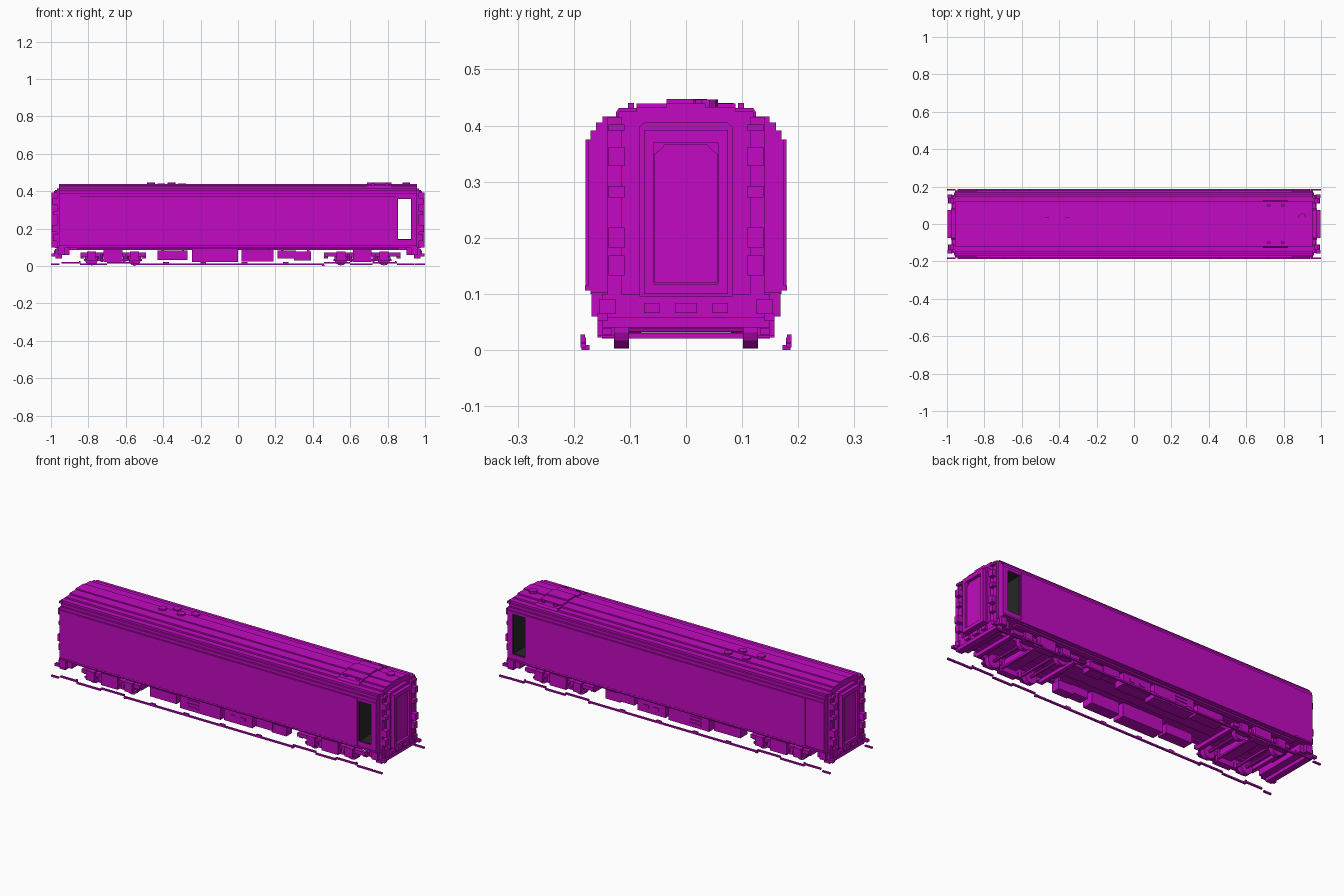
import bpy, bmesh, math
from mathutils import Matrix, Vector

cube = bpy.data.objects.get("Cube")
if cube:
    bpy.data.objects.remove(cube, do_unlink=True)


def material(name, rgb):
    m = bpy.data.materials.new(name)
    m.use_nodes = True
    m.diffuse_color = (*rgb, 1)
    m.node_tree.nodes["Principled BSDF"].inputs["Base Color"].default_value = (*rgb, 1)
    return m


MAGENTA = material("magenta", (0.54, 0.003, 0.54))
DARK = material("dark_interior", (0.02, 0.02, 0.022))


def finish(name, bm, mat=MAGENTA):
    bmesh.ops.recalc_face_normals(bm, faces=bm.faces)
    me = bpy.data.meshes.new(name)
    bm.to_mesh(me)
    bm.free()
    me.materials.append(mat)
    ob = bpy.data.objects.new(name, me)
    bpy.context.collection.objects.link(ob)
    return ob


def add_box(bm, x0, x1, y0, y1, z0, z1):
    size = Matrix.Diagonal((x1 - x0, y1 - y0, z1 - z0, 1))
    mid = Matrix.Translation(((x0 + x1) / 2, (y0 + y1) / 2, (z0 + z1) / 2))
    bmesh.ops.create_cube(bm, size=1, matrix=mid @ size)


def boxes(name, specs, mirror_y=False, mirror_x=False, mat=MAGENTA):
    bm = bmesh.new()
    for x0, x1, y0, y1, z0, z1 in specs:
        for sx in ((1, -1) if mirror_x else (1,)):
            for sy in ((1, -1) if mirror_y else (1,)):
                add_box(bm, *sorted((sx * x0, sx * x1)), *sorted((sy * y0, sy * y1)), z0, z1)
    return finish(name, bm, mat)


def prism(name, half, x0, x1, mat=MAGENTA):
    """Extrude a mirrored half outline of (y, z) points along x."""
    outline = half + [(-y, z) for y, z in reversed(half)]
    bm = bmesh.new()
    face = bm.faces.new([bm.verts.new((x0, y, z)) for y, z in outline])
    moved = bmesh.ops.extrude_face_region(bm, geom=[face])["geom"]
    bmesh.ops.translate(bm, verts=[v for v in moved if isinstance(v, bmesh.types.BMVert)],
                        vec=Vector((x1 - x0, 0, 0)))
    return finish(name, bm, mat)


def cylinders(name, specs, axis="Z", sides=12):
    """Each spec is centre x, y, z, radius, length."""
    rot = Matrix.Rotation(math.pi / 2, 4, "X") if axis == "Y" else Matrix()
    bm = bmesh.new()
    for x, y, z, r, h in specs:
        bmesh.ops.create_cone(bm, cap_ends=True, segments=sides, radius1=r, radius2=r,
                              depth=h, matrix=Matrix.Translation((x, y, z)) @ rot)
    return finish(name, bm)


# Stepped roof outline: half width and top height of each tier
TIERS = [(0.170, 0.391), (0.160, 0.405), (0.149, 0.416), (0.120, 0.425),
         (0.088, 0.433), (0.035, 0.439)]


def roof_outline(base, lift=0.0):
    pts, z = [], base
    for w, top in TIERS:
        pts += [(w, z), (w, top + lift)]
        z = top + lift
    return pts


WALL = [(0.170, 0.100), (0.170, 0.106), (0.180, 0.106), (0.180, 0.115), (0.175, 0.115)]
DOOR0, DOOR1, SILL, HEAD, END = 0.852, 0.927, 0.14, 0.36, 0.957

# Body walls either side of the through doorway
prism("main_body", WALL + [(0.175, 0.375)], -END, DOOR0)
prism("end_body", WALL + [(0.175, 0.375)], DOOR1, END)
prism("door_sill", WALL + [(0.175, SILL)], DOOR0, DOOR1)
prism("door_head", [(0.175, HEAD), (0.175, 0.375)], DOOR0, DOOR1)
prism("roof", roof_outline(0.375), -END, END)
boxes("side_panel", [(-0.845, 0.845, 0.174, 0.179, 0.115, 0.375)], mirror_y=True)

# Dark lining of the doorway passage
boxes("doorway_lining", [
    (DOOR0, DOOR0 + 0.003, -0.17, 0.17, SILL, HEAD),
    (DOOR1 - 0.003, DOOR1, -0.17, 0.17, SILL, HEAD),
    (DOOR0, DOOR1, -0.17, 0.17, SILL, SILL + 0.003),
    (DOOR0, DOOR1, -0.17, 0.17, HEAD - 0.003, HEAD)], mat=DARK)

# Roof hatch, vents and lifting lugs
prism("roof_hatch", [(0.125, 0.41), (0.125, 0.423), (0.12, 0.431), (0.088, 0.431),
                     (0.088, 0.439), (0.035, 0.439), (0.035, 0.447)], 0.69, 0.82)
boxes("hatch_lugs", [(x, x + 0.02, 0.093, 0.103, 0.425, 0.440) for x in (0.71, 0.785)],
      mirror_y=True)
cylinders("roof_vents", [(-0.465, 0.015, 0.438, 0.022, 0.018), (-0.355, 0.015, 0.438, 0.022, 0.018),
                         (-0.41, 0.063, 0.432, 0.022, 0.016), (-0.30, 0.063, 0.432, 0.022, 0.016),
                         (0.90, 0.035, 0.437, 0.022, 0.018)], sides=10)

# Gangway, bumper beam and fittings at each end
for side, s in (("left", 1), ("right", -1)):
    outer = [(0.083, 0.095), (0.083, 0.398), (0.074, 0.405)]
    door = [(0.056, 0.12), (0.056, 0.35), (0.046, 0.357), (0.038, 0.366)]
    prism(side + "_gangway_bellows", outer, s * 0.955, s * 0.978)
    prism(side + "_gangway_door", door, s * 0.977, s * 0.985)
    boxes(side + "_gangway_frame", [
        (s * 0.977, s * 0.998, y0, y1, z0, z1) if s > 0 else (-0.998, -0.977, y0, y1, z0, z1)
        for y0, y1, z0, z1 in ((0.057, 0.075, 0.105, 0.375), (-0.075, -0.057, 0.105, 0.375),
                               (-0.075, 0.075, 0.370, 0.392), (-0.075, 0.075, 0.100, 0.118))])

boxes("end_beam", [(0.90, 0.970, -0.150, 0.150, 0.058, 0.100),
                   (0.94, 0.975, -0.150, 0.150, 0.040, 0.058)], mirror_x=True)
boxes("buffer_blocks", [(0.968, 0.985, y - w, y + w, 0.066, 0.084)
                        for y, w in ((-0.061, 0.014), (0, 0.019), (0.061, 0.014))], mirror_x=True)
boxes("end_corner_posts", [(0.955, 0.968, 0.115, 0.140, 0.10, 0.415)],
      mirror_x=True, mirror_y=True)
boxes("end_grab_irons", [(0.962, x1, 0.110, 0.138, z0, z1) for x1, z0, z1 in (
    (0.985, 0.390, 0.402), (0.992, 0.328, 0.362), (0.988, 0.272, 0.292),
    (0.995, 0.182, 0.218), (0.990, 0.133, 0.168))], mirror_x=True, mirror_y=True)
boxes("corner_steps", [(0.925, 0.962, 0.130, 0.168, 0.060, 0.102),
                       (0.955, 0.978, 0.125, 0.155, 0.065, 0.090),
                       (0.970, 0.998, 0.140, 0.158, 0.052, 0.066)],
      mirror_x=True, mirror_y=True)

# Underframe sills and hung equipment
boxes("centre_sill", [(-0.92, 0.92, -0.05, 0.05, 0.085, 0.102)])
boxes("side_sill", [(-0.86, 0.86, 0.130, 0.160, 0.092, 0.102)], mirror_y=True)
boxes("equipment_boxes", [(-0.43, -0.27, 0.085, 0.145, 0.032, 0.082),
                          (-0.245, 0.0, 0.080, 0.150, 0.020, 0.094),
                          (0.02, 0.19, 0.085, 0.148, 0.024, 0.088),
                          (0.21, 0.31, 0.090, 0.145, 0.040, 0.084),
                          (0.30, 0.39, 0.090, 0.140, 0.030, 0.078)], mirror_y=True)
boxes("equipment_hangers", [(x, x + 0.012, 0.10, 0.135, 0.075, 0.102)
                            for x in (-0.41, -0.30, 0.04, 0.16, 0.23, 0.37)], mirror_y=True)
boxes("equipment_louvres", [(-0.20, -0.13, 0.148, 0.154, z, z + 0.006) for z in (0.038, 0.056, 0.074)]
      + [(x, x + 0.03, 0.146, 0.152, 0.050, 0.066) for x in (0.06, 0.12)], mirror_y=True)

# Bogies: frames, cross beams, axle boxes, springs, wheels and axles
for label, cx, half in (("right", -0.668, 0.175), ("left", 0.665, 0.205)):
    axles = (cx - 0.115, cx + 0.115)
    boxes(label + "_bogie_side_frame", [
        (cx - half, cx + half, 0.125, 0.146, 0.052, 0.072),
        (cx - 0.155, cx + 0.155, 0.132, 0.150, 0.028, 0.038),
        (cx - 0.05, cx + 0.05, 0.122, 0.158, 0.022, 0.088)], mirror_y=True)
    boxes(label + "_bogie_cross_beams", [
        (cx - half, cx - half + 0.022, -0.130, 0.130, 0.040, 0.060),
        (cx + half - 0.022, cx + half, -0.130, 0.130, 0.040, 0.060),
        (cx - 0.035, cx + 0.035, -0.130, 0.130, 0.050, 0.088)])
    boxes(label + "_bogie_brake_bars", [(x - 0.006, x + 0.006, -0.105, 0.105, 0.020, 0.030)
                                        for x in (cx - 0.06, cx + 0.06)])
    boxes(label + "_axle_boxes", [(x - 0.024, x + 0.024, 0.128, 0.158, 0.026, 0.078)
                                  for x in axles], mirror_y=True)
    cylinders(label + "_springs", [(cx + dx, sy * 0.137, 0.046, 0.014, 0.034)
                                   for dx in (-0.068, 0.068) for sy in (1, -1)], sides=8)
    cylinders(label + "_wheels", [(x, sy * 0.115, 0.039, 0.036, 0.026)
                                  for x in axles for sy in (1, -1)], axis="Y", sides=14)
    cylinders(label + "_axles", [(x, 0, 0.039, 0.008, 0.21) for x in axles], axis="Y", sides=8)

# Low ground strips along both sides, in staggered lengths
strips = [(-1.0, -0.955, 0.178, 0.188, 0.004, 0.012), (0.945, 1.0, 0.178, 0.188, 0.004, 0.012)]
edges = [-0.945, -0.845, -0.70, -0.56, 0.46, 0.60, 0.72, 0.85, 0.942]
for i, (a, b) in enumerate(zip(edges, edges[1:])):
    z = 0.014 if i % 2 == 0 and i != 3 else 0.005
    strips.append((a, b, 0.178, 0.188, z, z + 0.008))
strips += [(x, x + 0.03, 0.178, 0.188, 0.010, 0.020) for x in (-0.40, -0.20, 0.02, 0.24)]
strips += [(x, x + 0.012, 0.172, 0.186, 0.0, 0.009) for x in (-0.56, 0.45)]
strips += [(x, x + 0.008, 0.180, 0.188, 0.012, 0.028) for x in (-0.85, 0.84)]
boxes("ground_strips", strips, mirror_y=True)
